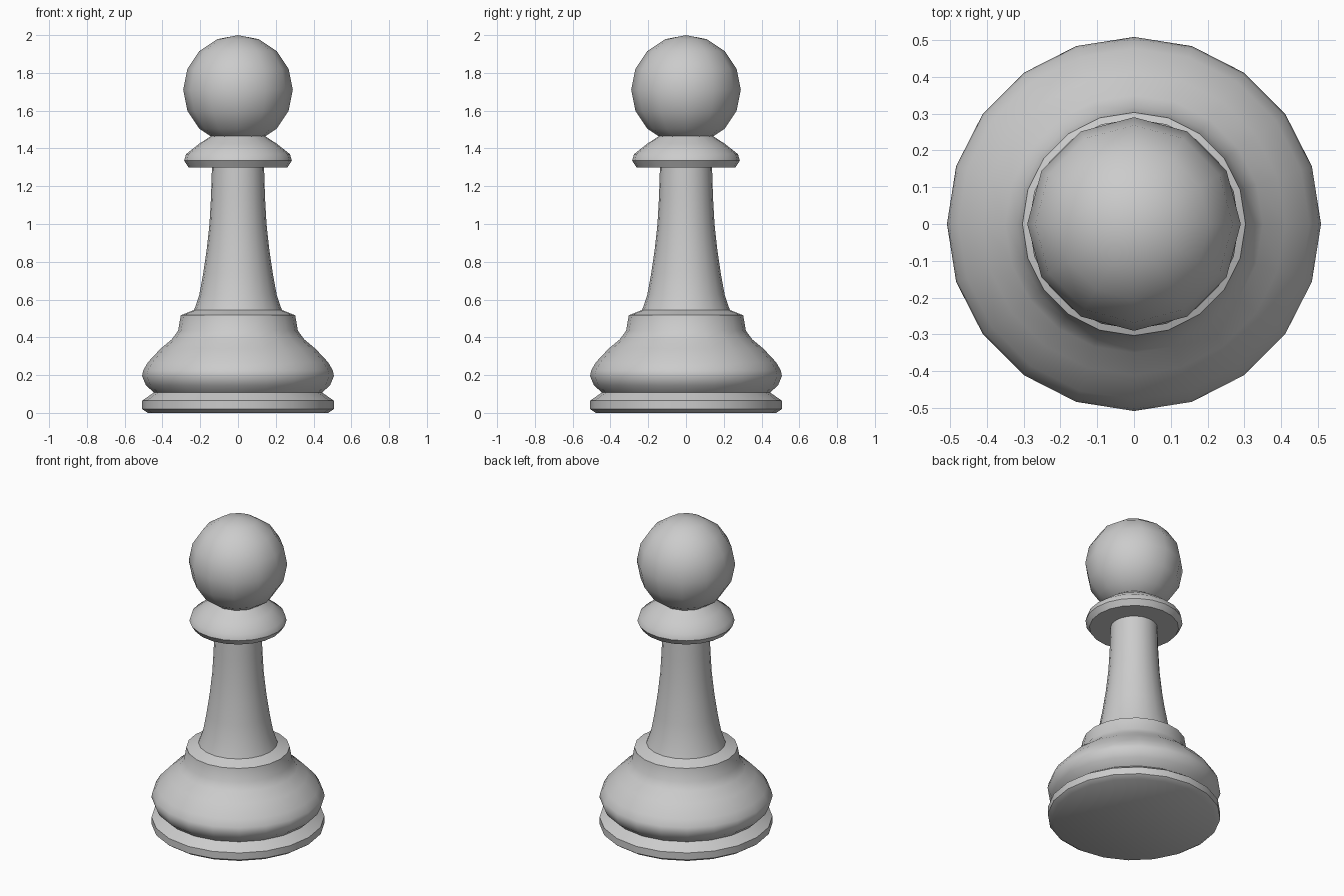
import bpy
import bmesh
from math import radians, cos, sin, tau

if "Cube" in bpy.data.objects:
    bpy.data.objects.remove(bpy.data.objects["Cube"])

SIDES = 20


def finish(obj):
    bpy.ops.object.select_all(action='DESELECT')
    obj.select_set(True)
    bpy.context.view_layer.objects.active = obj
    bpy.ops.object.shade_smooth_by_angle(angle=radians(40))


def lathe(name, profile, cap_bottom=False):
    """Revolve (radius, height) points, listed bottom to top, around z."""
    bm = bmesh.new()
    rings = [[bm.verts.new((r * cos(tau * i / SIDES), r * sin(tau * i / SIDES), z))
              for i in range(SIDES)] for r, z in profile]
    for low, high in zip(rings, rings[1:]):
        for i in range(SIDES):
            j = (i + 1) % SIDES
            bm.faces.new((low[i], low[j], high[j], high[i]))
    if cap_bottom:
        bm.faces.new(rings[0][::-1])
    mesh = bpy.data.meshes.new(name)
    bm.to_mesh(mesh)
    bm.free()
    obj = bpy.data.objects.new(name, mesh)
    bpy.context.collection.objects.link(obj)
    finish(obj)


# Foot disc with rounded rim
lathe("foot", [(0.478, 0), (0.507, 0.02), (0.507, 0.065), (0.445, 0.108)], cap_bottom=True)

# Bulging base with a bevelled shoulder on top
lathe("base", [(0.445, 0.108), (0.487, 0.145), (0.508, 0.195), (0.502, 0.225),
               (0.477, 0.268), (0.41, 0.34), (0.35, 0.39), (0.317, 0.435),
               (0.303, 0.517), (0.232, 0.545)])

# Tapering stem
lathe("stem", [(0.232, 0.545), (0.205, 0.625), (0.184, 0.74), (0.165, 0.87),
               (0.151, 1.0), (0.143, 1.14), (0.138, 1.3)])

# Collar, flat underneath and domed above
lathe("collar", [(0.138, 1.3), (0.262, 1.3), (0.285, 1.335), (0.275, 1.37),
                 (0.205, 1.425), (0.14, 1.468)])

# Ball head
bpy.ops.mesh.primitive_uv_sphere_add(segments=12, ring_count=8, radius=0.29,
                                     location=(0, 0, 1.71))
head = bpy.context.object
head.name = "head"
finish(head)
